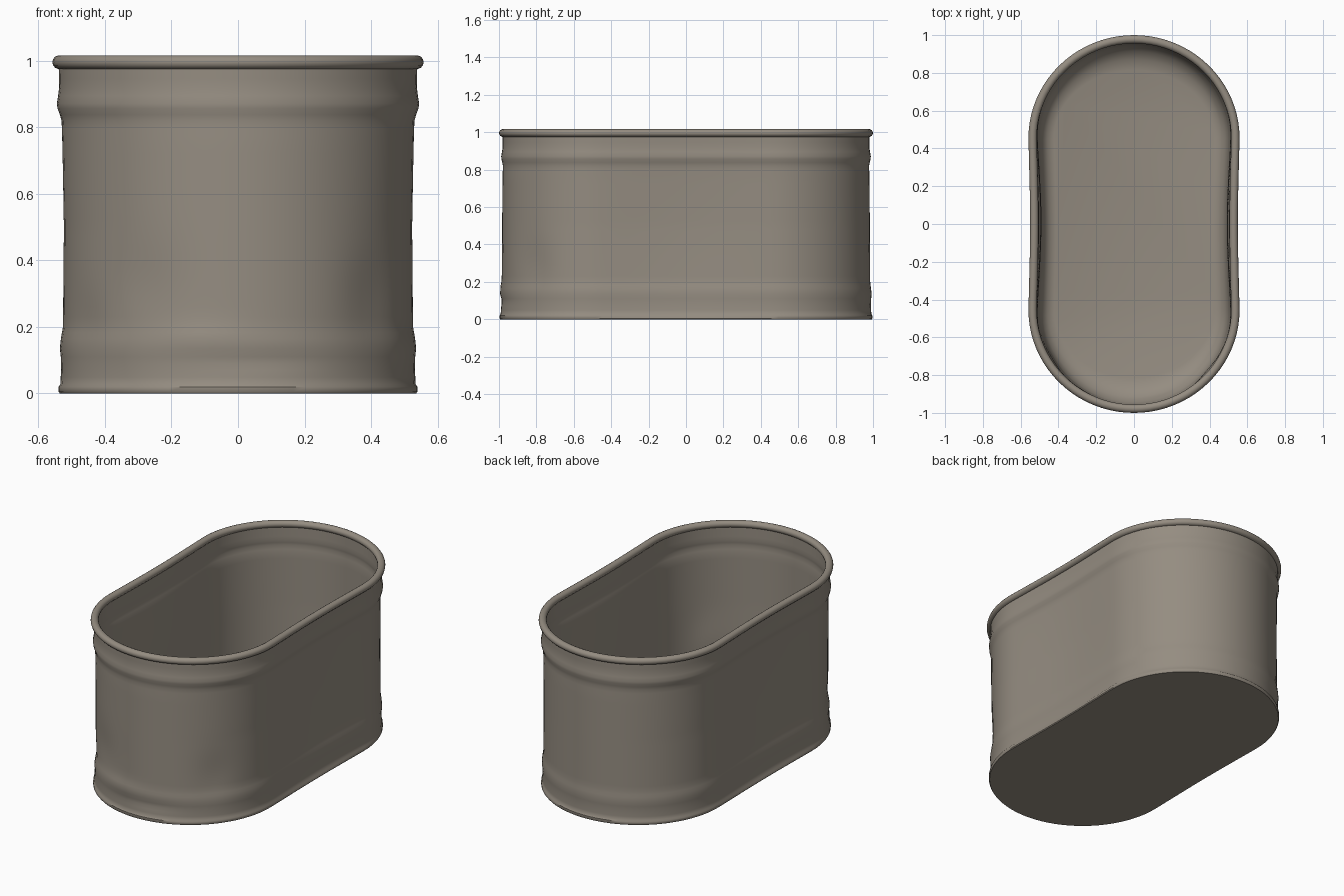
import bpy, bmesh, math

if "Cube" in bpy.data.objects:
    bpy.data.objects.remove(bpy.data.objects["Cube"])

HALF_STRAIGHT = 0.45
ARC, SIDE = 40, 20

metal = bpy.data.materials.new("weathered taupe metal")
metal.diffuse_color = (0.30, 0.265, 0.22, 1)
metal.use_nodes = True
metal.node_tree.nodes["Principled BSDF"].inputs["Base Color"].default_value = metal.diffuse_color


def ring(rx, ry, z):
    """Racetrack outline: straight long sides with rounded ends."""
    s = min(HALF_STRAIGHT, ry * 0.6)
    pts = []
    for sign in (1, -1):
        for i in range(ARC):
            a = math.pi * i / ARC
            pts.append((sign * rx * math.cos(a), sign * (s + (ry - s) * math.sin(a)), z))
        for i in range(SIDE):
            pts.append((-sign * rx, sign * s * (1 - 2 * i / SIDE), z))
    return pts


# Shallow dents: x, y, z centre, radius along the wall, radius in z, depth
DENTS = [(-0.30, -0.95, 0.32, 0.13, 0.13, 0.012),
         (-0.12, -0.98, 0.17, 0.14, 0.04, -0.008),
         (0.40, -0.80, 0.28, 0.10, 0.14, 0.012),
         (0.10, -0.98, 0.10, 0.16, 0.03, 0.006),
         (-0.45, -0.72, 0.20, 0.10, 0.10, 0.010),
         (-0.52, 0.10, 0.60, 0.30, 0.20, 0.006)]


def worn(x, y, z):
    """Waisted long sides and knocked-in patches."""
    if z < 0.02:
        depth = 0.007
    else:
        depth = 0.010 + 0.012 * math.sin(math.pi * min(z, 1))
    if abs(y) < 0.6:
        x -= math.copysign(min(abs(x), depth * math.cos(y / 0.6 * math.pi / 2) ** 2), x)
    if 0.03 < z < 0.96:
        for dx, dy, dz, rw, rz, d in DENTS:
            g = d * math.exp(-((x - dx) ** 2 + (y - dy) ** 2) / rw ** 2 - ((z - dz) / rz) ** 2)
            x -= g * x
            y -= g * y
    return x, y, z


def loft(name, profile, closed):
    """Sweep a (half width, half length, height) profile round the racetrack."""
    bm = bmesh.new()
    rows = [[bm.verts.new(worn(*p)) for p in ring(*r)] for r in profile]
    pairs = list(zip(rows, rows[1:])) + ([(rows[-1], rows[0])] if closed else [])
    for lo, hi in pairs:
        n = len(lo)
        for i in range(n):
            j = (i + 1) % n
            bm.faces.new((lo[i], lo[j], hi[j], hi[i]))
    if not closed:
        bm.faces.new(list(reversed(rows[0])))
        bm.faces.new(rows[-1])
    bmesh.ops.recalc_face_normals(bm, faces=bm.faces)
    mesh = bpy.data.meshes.new(name)
    bm.to_mesh(mesh)
    bm.free()
    mesh.materials.append(metal)
    ob = bpy.data.objects.new(name, mesh)
    bpy.context.collection.objects.link(ob)
    bpy.ops.object.select_all(action='DESELECT')
    ob.select_set(True)
    bpy.context.view_layer.objects.active = ob
    bpy.ops.object.shade_smooth_by_angle(angle=math.radians(40))
    return ob


def refine(profile, step):
    """Add rows so that dents have enough geometry."""
    out = [profile[0]]
    for a, b in zip(profile, profile[1:]):
        n = max(1, math.ceil(abs(b[2] - a[2]) / step))
        for k in range(1, n + 1):
            out.append(tuple(p + (q - p) * k / n for p, q in zip(a, b)))
    return out


# Tub wall: outside going up, with base lip and two swaged bands, then inside down to the floor
outer = [(0.537, 0.993, 0.0), (0.541, 0.997, 0.005), (0.541, 0.997, 0.020),
         (0.536, 0.991, 0.027), (0.534, 0.989, 0.07), (0.535, 0.990, 0.11),
         (0.538, 0.993, 0.135), (0.535, 0.989, 0.165), (0.529, 0.985, 0.20),
         (0.527, 0.983, 0.50), (0.531, 0.981, 0.75), (0.533, 0.979, 0.82),
         (0.538, 0.982, 0.838), (0.545, 0.987, 0.857), (0.547, 0.988, 0.872),
         (0.543, 0.984, 0.895), (0.540, 0.980, 0.92), (0.541, 0.980, 1.0)]
inner = [(0.527, 0.965, 1.0), (0.526, 0.965, 0.90), (0.530, 0.970, 0.87),
         (0.520, 0.966, 0.82), (0.514, 0.968, 0.50), (0.510, 0.965, 0.20),
         (0.500, 0.945, 0.11), (0.485, 0.915, 0.07), (0.460, 0.870, 0.042),
         (0.425, 0.815, 0.03)]
loft("tub_body", refine(outer, 0.03) + refine(inner, 0.03), False)

# Rolled rim: a round bead along the top edge
bead = []
for i in range(14):
    a = 2 * math.pi * i / 14
    c, s = 0.022 * math.cos(a), 0.021 * math.sin(a)
    bead.append((0.538 + c, 0.978 + c, 0.996 + s))
loft("rolled_rim", bead, True)
